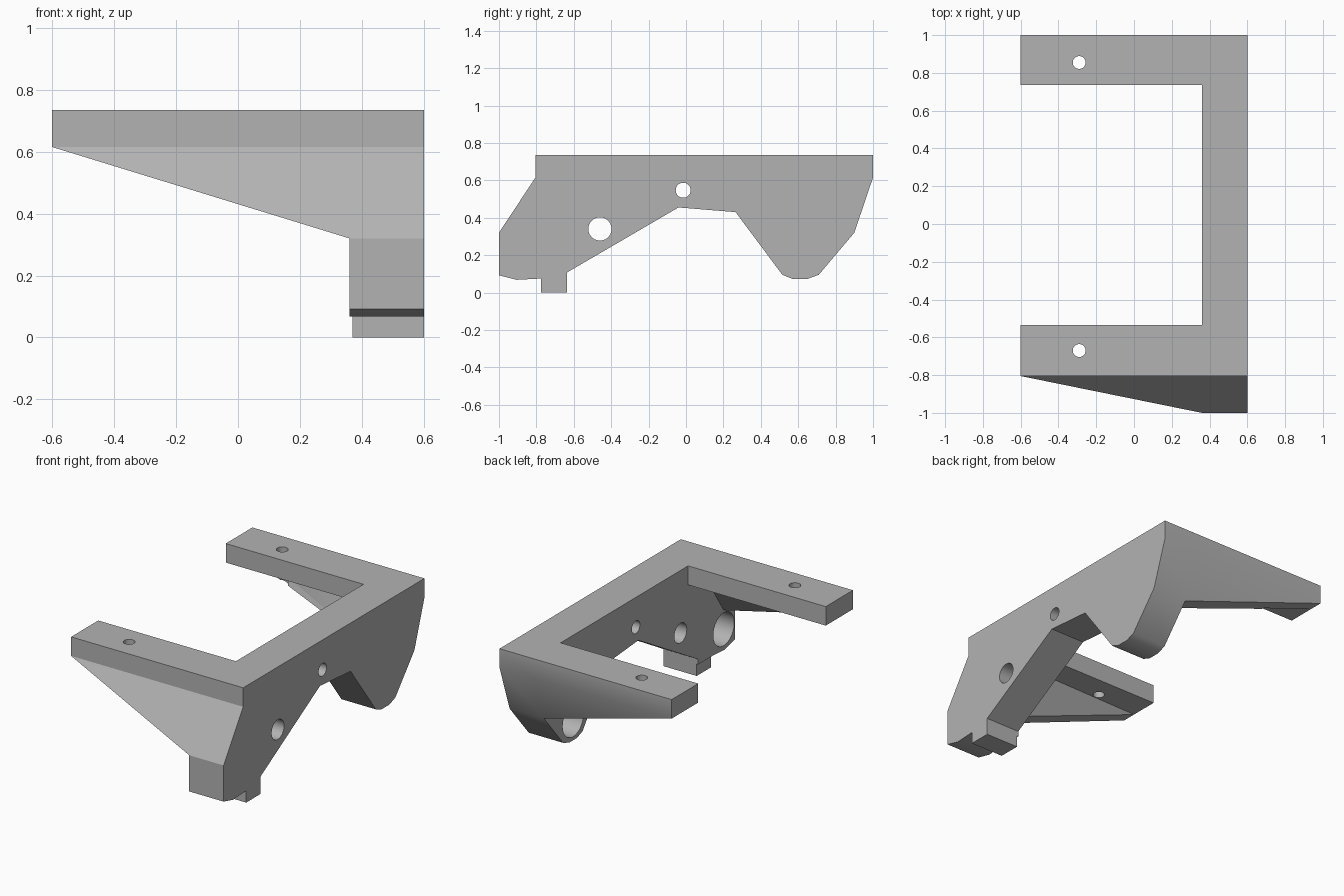
import bpy
import bmesh
import math
from mathutils import Matrix, Vector

cube = bpy.data.objects.get("Cube")
if cube:
    bpy.data.objects.remove(cube, do_unlink=True)

RIGHT, INNER, TIP = 0.6, 0.36, -0.6    # wall outer face, wall inner face, arm tip
TOP, UNDER, KNEE = 0.735, 0.615, 0.32  # arm top, arm underside, gusset bottom

grey = bpy.data.materials.new("plain_grey")
grey.use_nodes = True
colour = (0.45, 0.45, 0.45, 1)
grey.diffuse_color = colour
grey.node_tree.nodes["Principled BSDF"].inputs["Base Color"].default_value = colour


def finish(name, bm):
    bmesh.ops.recalc_face_normals(bm, faces=bm.faces)
    mesh = bpy.data.meshes.new(name)
    bm.to_mesh(mesh)
    bm.free()
    mesh.materials.append(grey)
    obj = bpy.data.objects.new(name, mesh)
    bpy.context.collection.objects.link(obj)
    return obj


def box(name, x0, x1, y0, y1, z0, z1):
    bm = bmesh.new()
    bmesh.ops.create_cube(bm, size=1)
    bmesh.ops.scale(bm, vec=(x1 - x0, y1 - y0, z1 - z0), verts=bm.verts)
    bmesh.ops.translate(bm, vec=((x0 + x1) / 2, (y0 + y1) / 2, (z0 + z1) / 2), verts=bm.verts)
    return finish(name, bm)


def extruded_profile(name, points, x0, x1):
    bm = bmesh.new()
    face = bm.faces.new([bm.verts.new((x0, y, z)) for y, z in points])
    side = bmesh.ops.extrude_face_region(bm, geom=[face])["geom"]
    moved = [v for v in side if isinstance(v, bmesh.types.BMVert)]
    bmesh.ops.translate(bm, vec=(x1 - x0, 0, 0), verts=moved)
    return finish(name, bm)


def gusset(name, y_top, y_low, inward):
    # Sloping web under an arm, open on its inner side
    bm = bmesh.new()
    corners = [(TIP, y_top, UNDER), (INNER, y_top, UNDER), (INNER, y_low, KNEE)]
    outer = [bm.verts.new(c) for c in corners]
    shift = [0.09, 0.11, 0.11]
    inner = [bm.verts.new((x, y + inward * s, z)) for (x, y, z), s in zip(corners, shift)]
    bm.faces.new(outer)
    bm.faces.new(inner[::-1])
    for i in range(3):
        j = (i + 1) % 3
        bm.faces.new((outer[i], inner[i], inner[j], outer[j]))
    return finish(name, bm)


def hole_cutter(name, centre, radius, depth, axis):
    bm = bmesh.new()
    turn = Matrix.Rotation(math.pi / 2, 4, "Y") if axis == "X" else Matrix.Identity(4)
    bmesh.ops.create_cone(bm, cap_ends=True, segments=40, radius1=radius, radius2=radius,
                          depth=depth, matrix=Matrix.Translation(Vector(centre)) @ turn)
    return finish(name, bm)


def combine(target, other, operation):
    mod = target.modifiers.new(other.name, "BOOLEAN")
    mod.operation = operation
    mod.solver = "EXACT"
    mod.object = other
    bpy.context.view_layer.objects.active = target
    bpy.ops.object.modifier_apply(modifier=mod.name)
    bpy.data.objects.remove(other, do_unlink=True)


# Side wall with two lobes and an arch between them
wall_outline = [
    (-0.805, TOP), (-0.805, UNDER), (-1, KNEE), (-1, 0.092), (-0.905, 0.068),
    (-0.775, 0.075), (-0.635, 0.075), (-0.635, 0.108), (-0.04, 0.455), (0.265, 0.43),
    (0.515, 0.095), (0.57, 0.073), (0.65, 0.073), (0.71, 0.095), (0.9, KNEE),
    (1, UNDER), (1, TOP),
]
bracket = extruded_profile("bracket", wall_outline, INNER, RIGHT)

# Arms, their gussets and the small foot
parts = [
    box("front_arm", TIP, INNER, -0.805, -0.535, UNDER, TOP),
    box("back_arm", TIP, INNER, 0.735, 1, UNDER, TOP),
    gusset("front_gusset", -0.805, -1, 1),
    gusset("back_gusset", 1, 0.9, -1),
    box("foot", 0.37, RIGHT, -0.775, -0.635, 0, 0.09),
]
for part in parts:
    combine(bracket, part, "UNION")

# Through holes in the wall, blind bores on its inner face, screw holes in the arms
for y, z, radius in ((-0.46, 0.34, 0.062), (-0.015, 0.547, 0.04)):
    combine(bracket, hole_cutter("wall_hole", (0.48, y, z), radius, 0.4, "X"), "DIFFERENCE")
for y in (-0.89, 0.61):
    combine(bracket, hole_cutter("bore", (INNER + 0.04, y, 0.2), 0.104, 0.28, "X"), "DIFFERENCE")
for y in (-0.67, 0.855):
    combine(bracket, hole_cutter("screw_hole", (-0.29, y, 0.6), 0.034, 0.4, "Z"), "DIFFERENCE")

# Smooth the gentle bends and keep the corners sharp
bpy.ops.object.select_all(action="DESELECT")
bracket.select_set(True)
bpy.context.view_layer.objects.active = bracket
bpy.ops.object.shade_smooth_by_angle(angle=math.radians(30))
